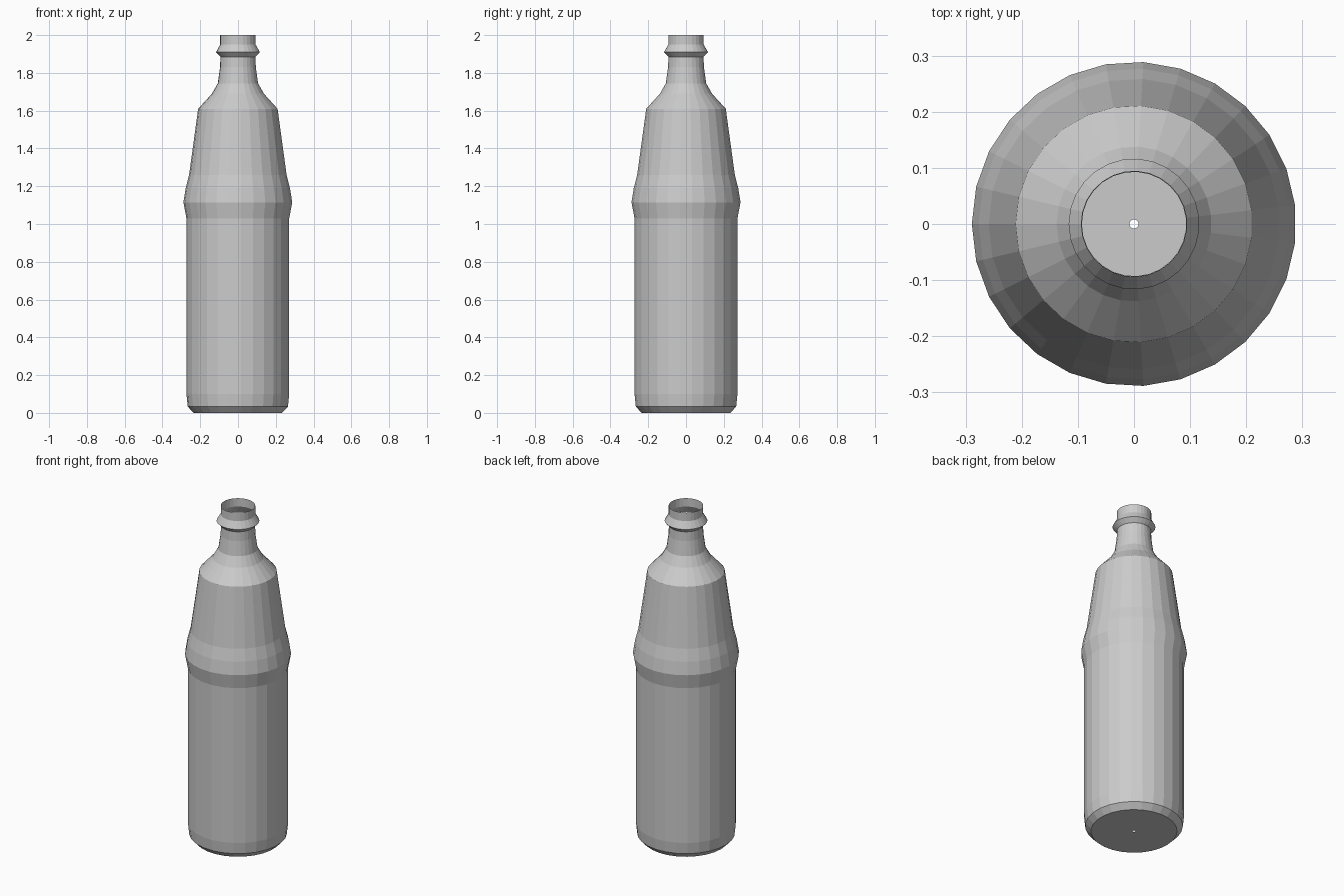
import bpy
import bmesh
from math import cos, sin, pi

cube = bpy.data.objects.get("Cube")
if cube:
    bpy.data.objects.remove(cube, do_unlink=True)

SIDES = 27

# Plain grey bottle material
grey = bpy.data.materials.new("plain grey")
grey.use_nodes = True
colour = (0.6, 0.6, 0.6, 1)
grey.diffuse_color = colour
grey.node_tree.nodes["Principled BSDF"].inputs["Base Color"].default_value = colour


def lathe(name, profile):
    """Turn an open (radius, height) profile around z."""
    bm = bmesh.new()
    rings = []
    for r, z in profile:
        angles = [2 * pi * (i + 0.5) / SIDES for i in range(SIDES)]
        rings.append([bm.verts.new((r * cos(a), r * sin(a), z)) for a in angles])
    for low, high in zip(rings, rings[1:]):
        for i in range(SIDES):
            j = (i + 1) % SIDES
            bm.faces.new((low[i], low[j], high[j], high[i]))
    mesh = bpy.data.meshes.new(name)
    bm.to_mesh(mesh)
    bm.free()
    mesh.materials.append(grey)
    obj = bpy.data.objects.new(name, mesh)
    bpy.context.collection.objects.link(obj)
    return obj


# Thin-walled shell: pierced base, body, bulge, shoulder, neck, lip ring, open mouth
lathe("bottle", [
    (0.008, 0), (0.235, 0),
    (0.266, 0.033), (0.273, 0.10),
    (0.273, 1.03), (0.289, 1.115), (0.277, 1.19), (0.259, 1.26),
    (0.211, 1.61),
    (0.138, 1.69), (0.107, 1.745), (0.095, 1.83), (0.093, 1.885),
    (0.1165, 1.91), (0.094, 1.95), (0.094, 2.0),
])
